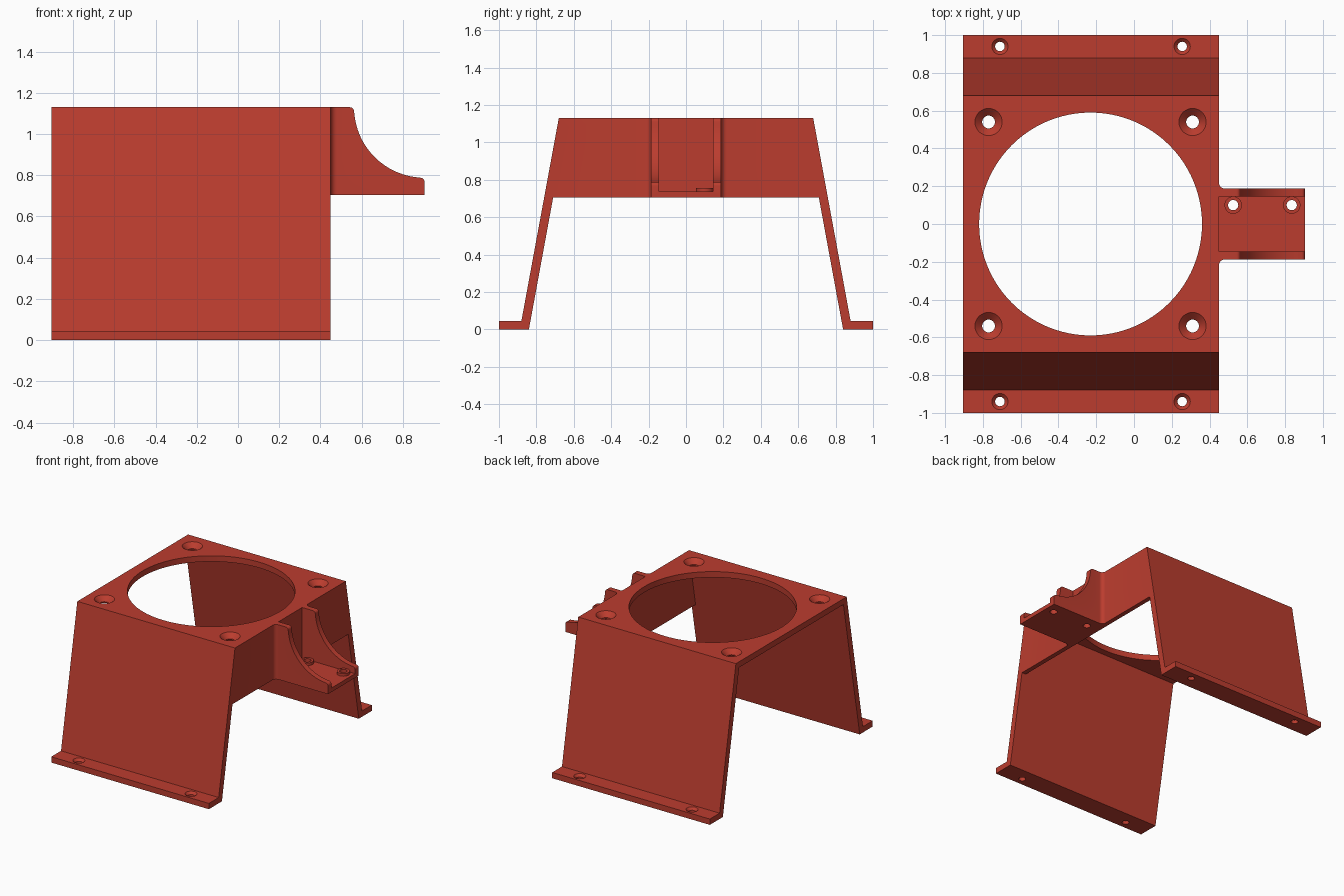
import bpy, bmesh, math
from mathutils import Vector

if "Cube" in bpy.data.objects:
    bpy.data.objects.remove(bpy.data.objects["Cube"])

red = bpy.data.materials.new("brick red plastic")
red.diffuse_color = (0.50, 0.046, 0.028, 1)
red.use_nodes = True
red.node_tree.nodes["Principled BSDF"].inputs["Base Color"].default_value = red.diffuse_color
X0, X1, TOP, T = -0.905, 0.45, 1.13, 0.045


def finish(name, bm):
    bmesh.ops.recalc_face_normals(bm, faces=bm.faces)
    me = bpy.data.meshes.new(name)
    bm.to_mesh(me)
    bm.free()
    me.materials.append(red)
    ob = bpy.data.objects.new(name, me)
    bpy.context.collection.objects.link(ob)
    return ob


def prism(name, pts, axis, a, b):
    """Extrude a 2D profile along an axis from a to b."""
    place = {'x': lambda p, t: (t, p[0], p[1]),
             'y': lambda p, t: (p[0], t, p[1]),
             'z': lambda p, t: (p[0], p[1], t)}[axis]
    bm = bmesh.new()
    face = bm.faces.new([bm.verts.new(place(p, a)) for p in pts])
    ext = bmesh.ops.extrude_face_region(bm, geom=[face])
    step = Vector(place((0, 0), b - a))
    bmesh.ops.translate(bm, vec=step, verts=[v for v in ext['geom'] if isinstance(v, bmesh.types.BMVert)])
    return finish(name, bm)


def lathe(name, x, y, profile, n=32):
    """Closed round solid from (radius, z) rings."""
    bm = bmesh.new()
    rings = [[bm.verts.new((x + r * math.cos(2 * math.pi * i / n),
                            y + r * math.sin(2 * math.pi * i / n), z))
              for i in range(n)] for r, z in profile]
    for lo, hi in zip(rings, rings[1:]):
        for i in range(n):
            j = (i + 1) % n
            bm.faces.new((lo[i], lo[j], hi[j], hi[i]))
    bm.faces.new(rings[0])
    bm.faces.new(rings[-1])
    return finish(name, bm)


def boolean(target, tool, op):
    mod = target.modifiers.new(op, 'BOOLEAN')
    mod.operation, mod.solver, mod.object = op, 'EXACT', tool
    bpy.context.view_layer.objects.active = target
    bpy.ops.object.modifier_apply(modifier=mod.name)
    bpy.data.objects.remove(tool)


def arc(cx, cy, r, a0, a1, n):
    return [(cx + r * math.cos(math.radians(a0 + (a1 - a0) * i / n)),
             cy + r * math.sin(math.radians(a0 + (a1 - a0) * i / n))) for i in range(n + 1)]


# Splayed legs, feet and top plate as one folded sheet
in_top = 0.84 - 0.184 * (TOP - T)
half = [(0.68, TOP), (0.88, T), (1, T), (1, 0), (0.84, 0), (in_top, TOP - T)]
mount = prism("fan_mount", half + [(-y, z) for y, z in reversed(half)], 'x', X0, X1)

# End wall below the plate
wall = [(0.735, 0.705), (0.675, 1.11), (-0.675, 1.11), (-0.735, 0.705)]
boolean(mount, prism("end_wall", wall, 'x', X1 - 0.035, X1), 'UNION')

# Large air opening
boolean(mount, lathe("opening_cutter", -0.23, 0, [(0.59, 0.95), (0.59, 1.3)], 96), 'DIFFERENCE')

# Countersunk holes in the plate and the feet
for s in (-1, 1):
    for x in (-0.77, 0.31):
        boolean(mount, lathe("plate_hole_cutter", x, s * 0.54,
                [(0.034, 1.0), (0.034, TOP - 0.036), (0.072, TOP), (0.072, 1.2)]), 'DIFFERENCE')
    for x in (-0.71, 0.255):
        boolean(mount, lathe("foot_hole_cutter", x, s * 0.94,
                [(0.025, -0.1), (0.025, T - 0.018), (0.043, T), (0.043, 0.1)]), 'DIFFERENCE')

# Side bracket: curved cheeks joined by a floor
cheek = ([(0.44, 0.705), (0.905, 0.705)] + arc(0.885, 0.768, 0.02, 0, 80, 5)
         + arc(0.905, TOP, 0.342, 262, 186, 24) + arc(0.543, 1.11, 0.02, 0, 90, 5) + [(0.44, TOP)])
bracket = prism("side_bracket", cheek, 'y', -0.188, 0.188)
boolean(bracket, prism("channel_cutter", [(X1, 0.737), (1, 0.737), (1, 1.3), (X1, 1.3)],
                       'y', -0.145, 0.145), 'DIFFERENCE')

# Raised screw bosses and their holes
for x in (0.525, 0.835):
    boolean(bracket, lathe("boss", x, 0.1, [(0.046, 0.72), (0.046, 0.757)]), 'UNION')
    boolean(bracket, lathe("boss_hole_cutter", x, 0.1, [(0.027, 0.6), (0.027, 0.9)]), 'DIFFERENCE')

# Fillets where the bracket meets the wall
for s in (-1, 1):
    pts = [(0.44, s * 0.18), (0.48, s * 0.18)] + [
        (x, s * y) for x, y in arc(0.48, 0.218, 0.03, 270, 180, 6)] + [(0.44, s * 0.218)]
    boolean(bracket, prism("fillet", pts, 'z', 0.705, TOP), 'UNION')
boolean(mount, bracket, 'UNION')

# Smooth the round surfaces only
bpy.ops.object.select_all(action='DESELECT')
mount.select_set(True)
bpy.context.view_layer.objects.active = mount
bpy.ops.object.shade_smooth_by_angle(angle=math.radians(25))
